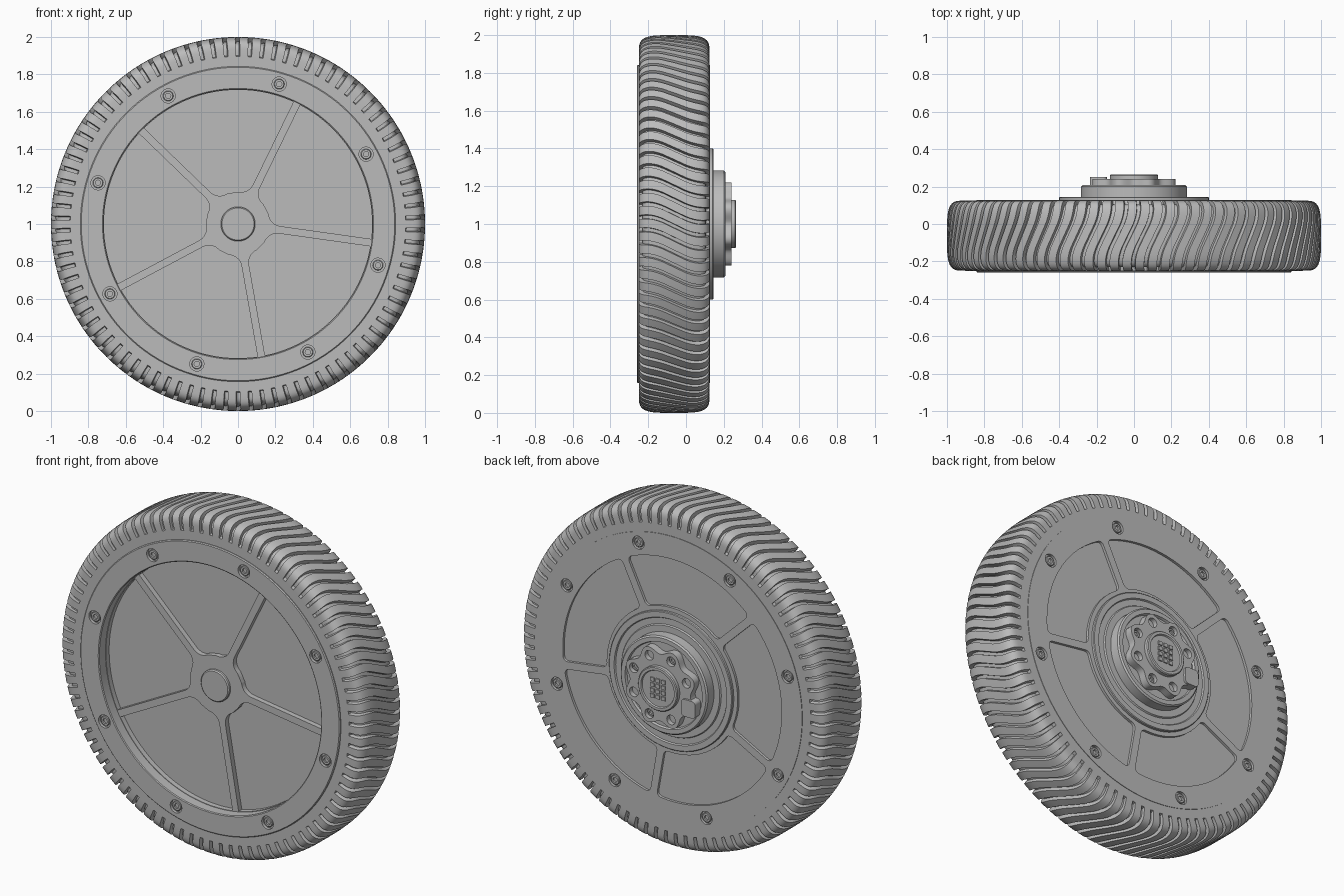
import bpy, bmesh
from math import sin, cos, tan, pi, asin, radians

cube = bpy.data.objects.get("Cube")
if cube:
    bpy.data.objects.remove(cube, do_unlink=True)

GREY = (0.5, 0.5, 0.5, 1.0)
mat = bpy.data.materials.new("mid_grey")
mat.use_nodes = True
mat.diffuse_color = GREY
for node in mat.node_tree.nodes:
    if node.type == 'BSDF_PRINCIPLED':
        node.inputs["Base Color"].default_value = GREY

SPOKES = [radians(64 + 72 * k) for k in range(5)]
BOLTS = [radians(28.6 + 45 * k) for k in range(8)]
BOLT_R = 0.78
AXLE_Z = 1.0
parts = []


def finish(name, bm):
    """Turn a bmesh into a wheel part centred on the axle."""
    bmesh.ops.recalc_face_normals(bm, faces=bm.faces)
    mesh = bpy.data.meshes.new(name)
    bm.to_mesh(mesh)
    bm.free()
    mesh.materials.append(mat)
    obj = bpy.data.objects.new(name, mesh)
    obj.location.z = AXLE_Z
    bpy.context.collection.objects.link(obj)
    parts.append(obj)
    return obj


def lathe(bm, profile, steps, cx=0.0, cz=0.0, closed=False):
    """Spin (radius, y) points round an axis along y."""
    verts = [bm.verts.new((cx + r, y, cz)) for r, y in profile]
    pairs = list(zip(verts, verts[1:]))
    if closed:
        pairs.append((verts[-1], verts[0]))
    edges = [bm.edges.new(p) for p in pairs]
    bmesh.ops.spin(bm, geom=verts + edges, cent=(cx, 0, cz), axis=(0, 1, 0),
                   angle=2 * pi, steps=steps, use_merge=True)
    bmesh.ops.remove_doubles(bm, verts=bm.verts, dist=0.00005)


def prism(bm, outline, y0, y1, corners=(), radius=0.0):
    """Extrude an (x, z) outline along y, rounding the listed corners."""
    a = [bm.verts.new((x, y0, z)) for x, z in outline]
    b = [bm.verts.new((x, y1, z)) for x, z in outline]
    bm.faces.new(a)
    bm.faces.new(b[::-1])
    for i in range(len(a)):
        bm.faces.new((a[i - 1], a[i], b[i], b[i - 1]))
    edges = [bm.edges.get((a[i], b[i])) for i in corners]
    if edges:
        bmesh.ops.bevel(bm, geom=edges, offset=radius, segments=5, profile=0.5,
                        affect='EDGES', clamp_overlap=False)


def circle(r, n, cx=0.0, cz=0.0):
    return [(cx + r * cos(2 * pi * i / n), cz + r * sin(2 * pi * i / n)) for i in range(n)]


def rectangle(cx, cz, w, h):
    return [(cx + sx * w / 2, cz + sz * h / 2) for sx, sz in ((-1, -1), (1, -1), (1, 1), (-1, 1))]


def pocket(bm, start, r_in, r_out, half_gap, n_in, n_out, y0, y1, radius, round_outer):
    """Sector between two parallel-sided spokes."""
    def arc(r, n):
        off = asin(half_gap / r)
        span = radians(72) - 2 * off
        return [(r * cos(start + off + span * i / n), r * sin(start + off + span * i / n))
                for i in range(n + 1)]
    inner, outer = arc(r_in, n_in), arc(r_out, n_out)[::-1]
    ni = len(inner)
    corners = [0, ni - 1] + ([ni, ni + len(outer) - 1] if round_outer else [])
    prism(bm, inner + outer, y0, y1, corners, radius)


def carve(obj, cutter):
    """Subtract the cutter, keep the result and drop the cutter."""
    cutter.hide_render = True
    mod = obj.modifiers.new("cut", 'BOOLEAN')
    mod.operation, mod.solver, mod.object = 'DIFFERENCE', 'EXACT', cutter
    bpy.context.view_layer.update()
    graph = bpy.context.evaluated_depsgraph_get()
    mesh = bpy.data.meshes.new_from_object(obj.evaluated_get(graph))
    obj.modifiers.clear()
    obj.data = mesh
    parts.remove(cutter)
    bpy.data.objects.remove(cutter, do_unlink=True)


# Tyre: rounded section with wavy grooves running across the tread
MID, HALF, SHOULDER = -0.0625, 0.1875, 0.9
PITCHES, ROWS = 90, 28
COLUMNS = [(0.0, 0), (0.34, 0), (0.68, 0), (0.71, 1), (0.97, 1)]


def tyre_section(groove):
    crown, half = (0.077, HALF - 0.02) if groove else (0.1, HALF)
    pts = [(0.83, MID - HALF), (SHOULDER - 0.004, MID - HALF)]
    for i in range(ROWS + 1):
        t = -pi / 2 + pi * i / ROWS
        s, c = sin(t), max(cos(t), 0.0)
        pts.append((SHOULDER + crown * c ** 0.5, MID + half * (1 if s > 0 else -1) * abs(s) ** 0.5))
    return pts + [(SHOULDER - 0.004, MID + HALF), (0.83, MID + HALF)]


bm = bmesh.new()
rings = []
for p in range(PITCHES):
    for frac, groove in COLUMNS:
        ring = []
        for r, y in tyre_section(groove):
            wave = -0.05 * sin(1.25 * pi * (y - MID) / (2 * HALF))
            ang = 2 * pi * (p + frac) / PITCHES + wave
            ring.append(bm.verts.new((r * cos(ang), y, r * sin(ang))))
        rings.append(ring)
for k, ring in enumerate(rings):
    prev = rings[k - 1]
    for i in range(len(ring)):
        bm.faces.new((prev[i - 1], prev[i], ring[i], ring[i - 1]))
finish("tyre", bm)

# Wheel body: raised front rim, sunk front face, flat back face
bm = bmesh.new()
lathe(bm, [(0, -0.2), (0.72, -0.2), (0.72, -0.256), (0.725, -0.26), (0.838, -0.26),
           (0.843, -0.255), (0.843, 0.128), (0, 0.128)], 128)
body = finish("wheel_body", bm)

# Pockets between the spokes and counterbores for the bolts
bm = bmesh.new()
for a in SPOKES:
    pocket(bm, a, 0.172, 0.717, 0.02, 3, 24, -0.23, -0.17, 0.05, False)
    pocket(bm, a, 0.425, 0.71, 0.022, 12, 20, 0.113, 0.16, 0.028, True)
for a in BOLTS:
    for y0, y1 in ((-0.28, -0.243), (0.113, 0.16)):
        prism(bm, circle(0.038, 24, BOLT_R * cos(a), BOLT_R * sin(a)), y0, y1)
carve(body, finish("pocket_cutter", bm))


def bolt(bm, cx, cz, y, out, r=0.028):
    """Socket-head bolt facing -y (out=-1) or +y (out=1)."""
    lathe(bm, [(r, y - out * 0.01), (r, y + out * 0.009), (r * 0.88, y + out * 0.012),
               (r * 0.5, y + out * 0.012), (r * 0.5, y + out * 0.002), (0, y + out * 0.002)],
          18, cx, cz)


for name, y, out in (("front_bolts", -0.243, -1), ("back_bolts", 0.113, 1)):
    bm = bmesh.new()
    for a in BOLTS:
        bolt(bm, BOLT_R * cos(a), BOLT_R * sin(a), y, out)
    finish(name, bm)

# Front axle cap
bm = bmesh.new()
lathe(bm, [(0, -0.19), (0.092, -0.19), (0.092, -0.212), (0.086, -0.218), (0, -0.218)], 48)
finish("front_axle_cap", bm)

# Stepped back hub with a shallow ring channel
bm = bmesh.new()
lathe(bm, [(0, 0.12), (0.4, 0.12), (0.4, 0.141), (0.396, 0.145), (0.365, 0.145), (0.36, 0.137),
           (0.325, 0.137), (0.32, 0.145), (0.283, 0.145), (0.283, 0.2), (0.275, 0.208),
           (0.25, 0.208), (0.245, 0.195), (0, 0.195)], 96)
finish("back_hub", bm)

# Lobed mounting flange with a ring of holes
LOBES = [2 * pi * (k + 0.5) / 8 for k in range(8)]
LOBE_R = 0.185
bm = bmesh.new()
outline = []
for i in range(128):
    t = 2 * pi * i / 128
    outline.append(((0.216 - 0.02 * cos(8 * t)) * cos(t), (0.216 - 0.02 * cos(8 * t)) * sin(t)))
prism(bm, outline, 0.19, 0.24)
flange = finish("mounting_flange", bm)
bm = bmesh.new()
for a in LOBES:
    prism(bm, circle(0.028, 20, LOBE_R * cos(a), LOBE_R * sin(a)), 0.212, 0.26)
carve(flange, finish("hole_cutter", bm))

bm = bmesh.new()
for a in LOBES[::2]:
    bolt(bm, LOBE_R * cos(a), LOBE_R * sin(a), 0.214, 1, 0.022)
finish("flange_bolts", bm)

# Centre cap with a raised lip and a small grid of contacts
bm = bmesh.new()
lathe(bm, [(0, 0.23), (0.128, 0.23), (0.128, 0.26), (0.123, 0.265), (0.108, 0.265),
           (0.104, 0.257), (0, 0.257)], 64)
finish("centre_cap", bm)
bm = bmesh.new()
for i in range(3):
    for j in range(4):
        prism(bm, rectangle((i - 1) * 0.036, (j - 1.5) * 0.032, 0.025, 0.022), 0.25, 0.264)
finish("contact_grid", bm)

# Cable connector on the flange
bm = bmesh.new()
prism(bm, rectangle(-0.19, -0.07, 0.09, 0.1), 0.2, 0.252, range(4), 0.02)
finish("cable_connector", bm)

# Smooth curved surfaces, keep edges crisp
bpy.ops.object.select_all(action='DESELECT')
for obj in parts:
    obj.select_set(True)
bpy.context.view_layer.objects.active = body
bpy.ops.object.shade_smooth_by_angle(angle=radians(30))
